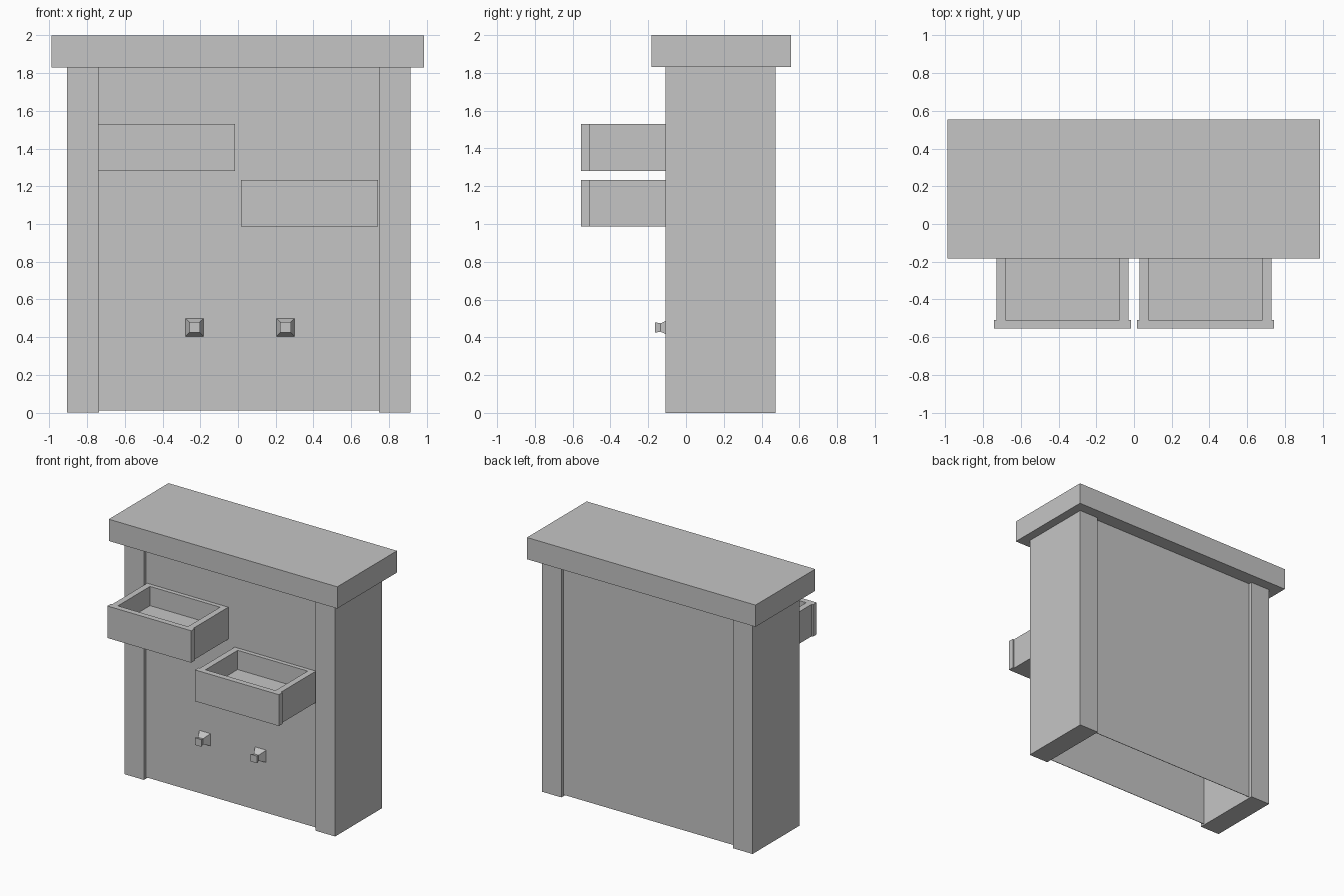
import bpy
import bmesh
from mathutils import Vector

if "Cube" in bpy.data.objects:
    bpy.data.objects.remove(bpy.data.objects["Cube"], do_unlink=True)

grey = bpy.data.materials.new("plain_grey")
grey.use_nodes = True
COLOUR = (0.56, 0.56, 0.56, 1)
grey.diffuse_color = COLOUR
grey.node_tree.nodes["Principled BSDF"].inputs["Base Color"].default_value = COLOUR


def add_box(bm, xs, ys, zs):
    """Add a box spanning the given ranges and return its faces."""
    verts = bmesh.ops.create_cube(bm, size=1)["verts"]
    for v in verts:
        v.co = Vector([(a + b) / 2 + c * (b - a)
                       for c, (a, b) in zip(v.co, (xs, ys, zs))])
    return list({f for v in verts for f in v.link_faces})


def finish(name, bm):
    mesh = bpy.data.meshes.new(name)
    bm.normal_update()
    bm.to_mesh(mesh)
    bm.free()
    mesh.materials.append(grey)
    obj = bpy.data.objects.new(name, mesh)
    bpy.context.collection.objects.link(obj)
    return obj


def box(name, *spans):
    bm = bmesh.new()
    add_box(bm, *spans)
    return finish(name, bm)


# Overhanging top and the two full-depth side posts
box("top_slab", (-0.99, 0.987), (-0.183, 0.555), (1.83, 2.0))
box("right_post", (-0.907, -0.738), (-0.108, 0.473), (0, 1.83))
box("left_post", (0.747, 0.916), (-0.108, 0.473), (0, 1.83))

# Thin recessed panels, open underneath
PANEL_FRONT, PANEL_BACK = -0.08, 0.445
for name, y, inward in (("front_panel", PANEL_FRONT, 0.004),
                        ("back_panel", PANEL_BACK, -0.004)):
    box(name, (-0.738, 0.747), sorted((y, y + inward)), (0.01, 1.83))


def drawer(name, x0, x1, z0, z1):
    """Open tray with a slightly wider front plate."""
    wall, front, back = 0.048, -0.51, -0.065
    a, b = x0 + 0.012, x1 - 0.012
    bm = bmesh.new()
    add_box(bm, (x0, x1), (-0.555, front), (z0, z1))
    add_box(bm, (a, a + wall), (front, back), (z0, z1))
    add_box(bm, (b - wall, b), (front, back), (z0, z1))
    add_box(bm, (a + wall, b - wall), (back - wall, back), (z0, z1))
    add_box(bm, (a + wall, b - wall), (front, back - wall), (z0, z1 - 0.15))
    return finish(name, bm)


drawer("upper_drawer", -0.742, -0.016, 1.28, 1.53)
drawer("lower_drawer", 0.016, 0.742, 0.988, 1.233)


def knob(name, x, z=0.452):
    """Square knob: flared foot, narrow neck and wider tip."""
    profile = [(PANEL_FRONT, 0.048), (-0.135, 0.022), (-0.165, 0.028)]
    bm = bmesh.new()
    rings = [[bm.verts.new((x + sx * r, y, z + sz * r))
              for sx, sz in ((-1, -1), (1, -1), (1, 1), (-1, 1))]
             for y, r in profile]
    for low, high in zip(rings, rings[1:]):
        for i in range(4):
            j = (i + 1) % 4
            bm.faces.new((low[i], low[j], high[j], high[i]))
    bm.faces.new(rings[0])
    bm.faces.new(rings[-1])
    bmesh.ops.recalc_face_normals(bm, faces=bm.faces)
    return finish(name, bm)


knob("right_knob", -0.23)
knob("left_knob", 0.252)
